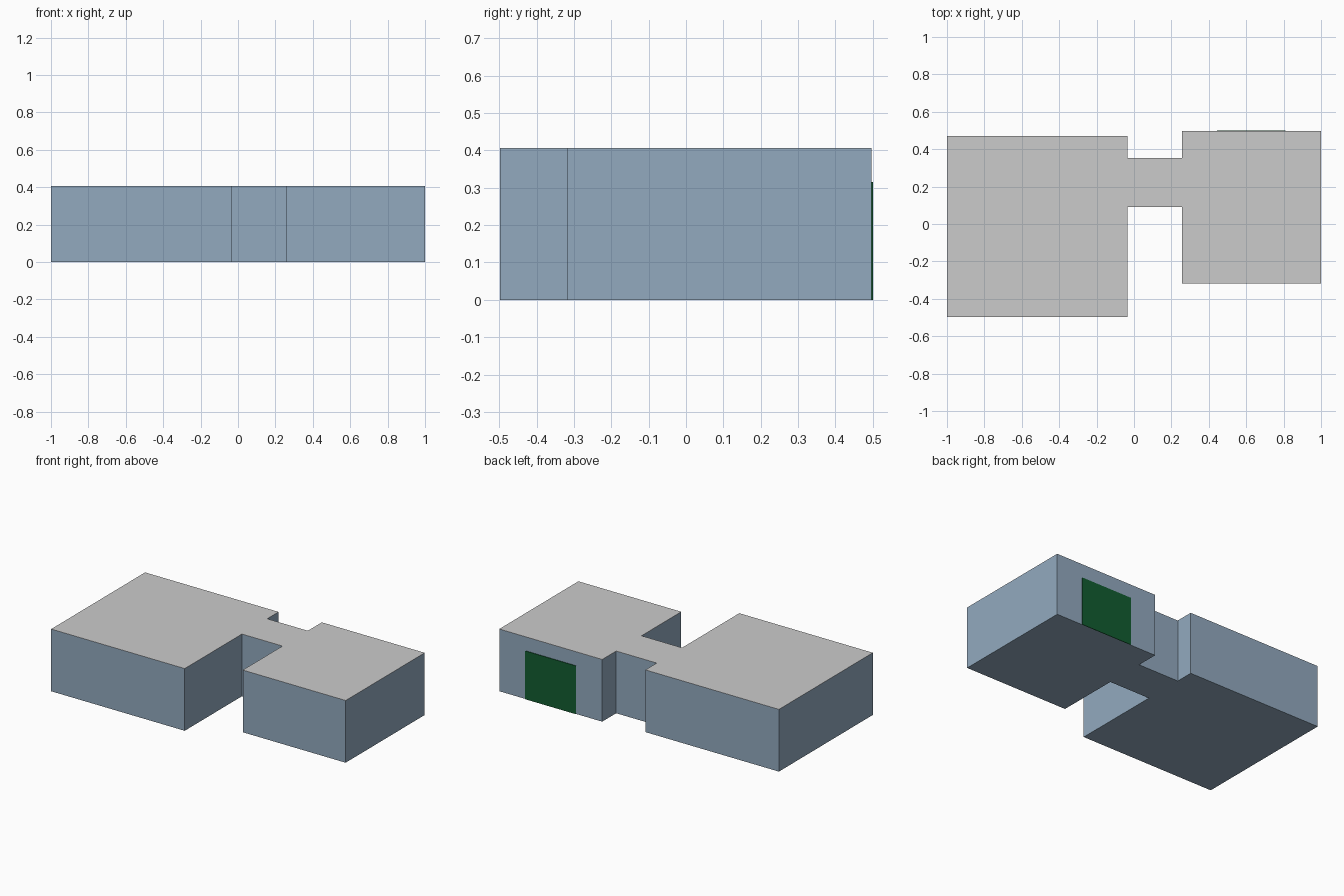
import bpy, bmesh

if "Cube" in bpy.data.objects:
    bpy.data.objects.remove(bpy.data.objects["Cube"])

HEIGHT = 0.405


def material(name, rgb):
    mat = bpy.data.materials.new(name)
    mat.diffuse_color = (*rgb, 1.0)
    mat.use_nodes = True
    mat.node_tree.nodes["Principled BSDF"].inputs["Base Color"].default_value = mat.diffuse_color
    return mat


def prism(name, outline, z0, z1, mat=None, inset=0.0):
    """Extrude a flat outline from z0 up to z1, optionally shrunk by inset."""
    bm = bmesh.new()
    face = bm.faces.new([bm.verts.new((x, y, z0)) for x, y in outline])
    if inset:
        rim = bmesh.ops.inset_region(bm, faces=[face], thickness=inset,
                                     use_boundary=True, use_even_offset=True)
        bmesh.ops.delete(bm, geom=rim["faces"], context='FACES')
    top = bmesh.ops.extrude_face_region(bm, geom=[face], use_keep_orig=True)
    verts = [g for g in top["geom"] if isinstance(g, bmesh.types.BMVert)]
    bmesh.ops.translate(bm, verts=verts, vec=(0, 0, z1 - z0))
    bmesh.ops.recalc_face_normals(bm, faces=bm.faces[:])
    mesh = bpy.data.meshes.new(name)
    bm.to_mesh(mesh)
    bm.free()
    if mat:
        mesh.materials.append(mat)
    obj = bpy.data.objects.new(name, mesh)
    bpy.context.collection.objects.link(obj)
    return obj


# Footprint: large wing, narrow link, small wing
footprint = [(-1, -0.498), (-0.036, -0.498), (-0.036, 0.092), (0.257, 0.092),
             (0.257, -0.318), (1, -0.318), (1, 0.497), (0.257, 0.497),
             (0.257, 0.353), (-0.036, 0.353), (-0.036, 0.47), (-1, 0.47)]

# Blue outer walls
prism("walls", footprint, 0, HEIGHT, material("wall_blue", (0.29, 0.40, 0.52)))

# Thin grey roof covering, just inside the wall edge
prism("roof", footprint, HEIGHT - 0.001, HEIGHT + 0.001, inset=0.005)

# Green garage door on the back of the small wing
door = [(0.445, 0.496), (0.81, 0.496), (0.81, 0.501), (0.445, 0.501)]
prism("garage_door", door, 0, 0.315, material("door_green", (0.006, 0.11, 0.03)))
